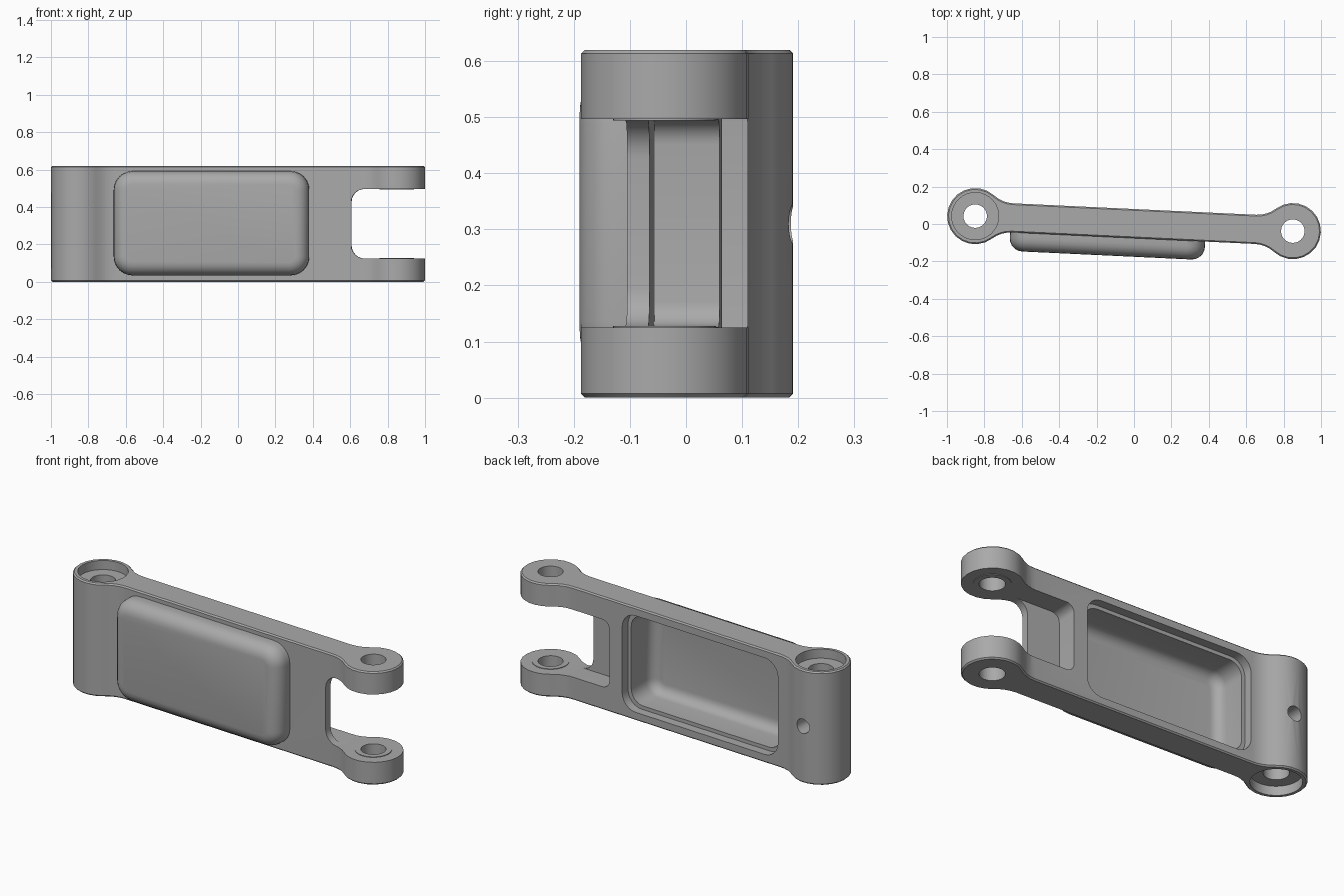
import bpy
import bmesh
from math import cos, sin, pi, radians, atan2
from mathutils import Matrix, Vector

if "Cube" in bpy.data.objects:
    bpy.data.objects.remove(bpy.data.objects["Cube"], do_unlink=True)

HEIGHT = 0.62
END = 0.85          # distance of each eye from the middle
EYE_R = 0.15
HALF = 0.078        # half thickness of the bar
FILLET = 0.164
GAP = (0.125, 0.497)  # fork opening heights

metal = bpy.data.materials.new("grey_metal")
metal.use_nodes = True
metal.diffuse_color = (0.4, 0.4, 0.4, 1)
metal.node_tree.nodes["Principled BSDF"].inputs["Base Color"].default_value = (0.4, 0.4, 0.4, 1)


def to_object(name, bm):
    bmesh.ops.recalc_face_normals(bm, faces=bm.faces)
    mesh = bpy.data.meshes.new(name)
    bm.to_mesh(mesh)
    bm.free()
    mesh.materials.append(metal)
    obj = bpy.data.objects.new(name, mesh)
    bpy.context.collection.objects.link(obj)
    return obj


def arc(cx, cy, r, a0, a1, n):
    return [(cx + r * cos(a0 + (a1 - a0) * i / n), cy + r * sin(a0 + (a1 - a0) * i / n))
            for i in range(n + 1)]


def prism(points, depth):
    """Extrude a closed 3D outline; returns the bmesh and its start face."""
    bm = bmesh.new()
    face = bm.faces.new([bm.verts.new(p) for p in points])
    new = bmesh.ops.extrude_face_region(bm, geom=[face], use_keep_orig=True)["geom"]
    bmesh.ops.translate(bm, vec=depth, verts=[g for g in new if isinstance(g, bmesh.types.BMVert)])
    return bm, face


def rounded_box(name, x, y, z, corner, edge=0.0):
    """Box with rounded corners seen from the front; edge rounds its front rim."""
    pts = []
    for i, (cx, cz) in enumerate(((x[1] - corner, z[1] - corner), (x[0] + corner, z[1] - corner),
                                  (x[0] + corner, z[0] + corner), (x[1] - corner, z[0] + corner))):
        pts += arc(cx, cz, corner, i * pi / 2, (i + 1) * pi / 2, 6)
    bm, face = prism([(px, y[0], pz) for px, pz in pts], Vector((0, y[1] - y[0], 0)))
    if edge:
        bmesh.ops.bevel(bm, geom=list(face.edges), offset=edge, segments=5,
                        profile=0.5, affect='EDGES')
    return to_object(name, bm)


def cylinder(name, x, r, z, segments=32):
    bm = bmesh.new()
    bmesh.ops.create_cone(bm, cap_ends=True, segments=segments, radius1=r, radius2=r,
                          depth=z[1] - z[0],
                          matrix=Matrix.Translation((x, 0, (z[0] + z[1]) / 2)))
    return to_object(name, bm)


def combine(obj, tool, operation):
    mod = obj.modifiers.new(operation.lower(), 'BOOLEAN')
    mod.operation = operation
    mod.solver = 'EXACT'
    mod.object = tool
    bpy.context.view_layer.objects.active = obj
    bpy.ops.object.modifier_apply(modifier=mod.name)
    bpy.data.objects.remove(tool, do_unlink=True)


# Bar with a round eye at each end, from one mirrored quarter outline
fx, fy = END - 0.2, HALF + FILLET
tangent = atan2(fy, fx - END)
quarter = arc(END, 0, EYE_R, 0, tangent, 8)
quarter += arc(fx, fy, FILLET, tangent - pi, -pi / 2, 4)[1:]
half = quarter + [(-x, y) for x, y in reversed(quarter)]
outline = half + [(x, -y) for x, y in reversed(half[1:-1])]
bm, _ = prism([(x, y, 0) for x, y in outline], Vector((0, 0, HEIGHT)))
rims = [e for e in bm.edges if abs(e.verts[0].co.z - e.verts[1].co.z) < 0.001]
bmesh.ops.bevel(bm, geom=rims, offset=0.007, segments=1, affect='EDGES')
arm = to_object("link_arm", bm)

# Bulging tray on the front
combine(arm, rounded_box("tray", (-0.66, 0.385), (-0.177, -0.03), (0.035, 0.592), 0.1, 0.07), 'UNION')

# Pocket in the back: wide mouth, then the deeper tray cavity
combine(arm, rounded_box("pocket_mouth", (-0.64, 0.34), (0.03, 0.3), (0.045, 0.575), 0.085), 'DIFFERENCE')
combine(arm, rounded_box("pocket", (-0.62, 0.32), (-0.147, 0.2), (0.065, 0.555), 0.075, 0.055), 'DIFFERENCE')

# Fork opening, with a recess behind a thin front web
combine(arm, rounded_box("fork_gap", (0.61, 1.3), (-0.4, 0.4), GAP, 0.07), 'DIFFERENCE')
combine(arm, rounded_box("fork_recess", (0.42, 1.2), (-0.038, 0.4),
                         (GAP[0] + 0.001, GAP[1] - 0.001), 0.045), 'DIFFERENCE')

# Thin washer pads on the inner fork faces
for z in ((GAP[0] - 0.03, GAP[0] + 0.003), (GAP[1] - 0.003, GAP[1] + 0.03)):
    combine(arm, cylinder("washer_pad", END, 0.092, z), 'UNION')

# Pin holes through both eyes, counterbores on the solid eye
for x in (-END, END):
    combine(arm, cylinder("pin_hole", x, 0.063, (-0.1, HEIGHT + 0.1), 24), 'DIFFERENCE')
for z in ((-0.1, 0.05), (HEIGHT - 0.05, HEIGHT + 0.1)):
    combine(arm, cylinder("counterbore", -END, 0.126, z), 'DIFFERENCE')

# Small cross hole in the back of the solid eye
cross = cylinder("cross_hole", 0, 0.04, (0, 0.3), 20)
cross.data.transform(Matrix.Translation((-END, 0, HEIGHT / 2)) @ Matrix.Rotation(-pi / 2, 4, 'X'))
combine(arm, cross, 'DIFFERENCE')

# Turn the arm slightly and smooth the round faces
arm.data.transform(Matrix.Translation((0, 0.002, 0)) @ Matrix.Rotation(radians(-2.7), 4, 'Z'))
bpy.ops.object.select_all(action='DESELECT')
arm.select_set(True)
bpy.context.view_layer.objects.active = arm
bpy.ops.object.shade_smooth_by_angle(angle=radians(30))
